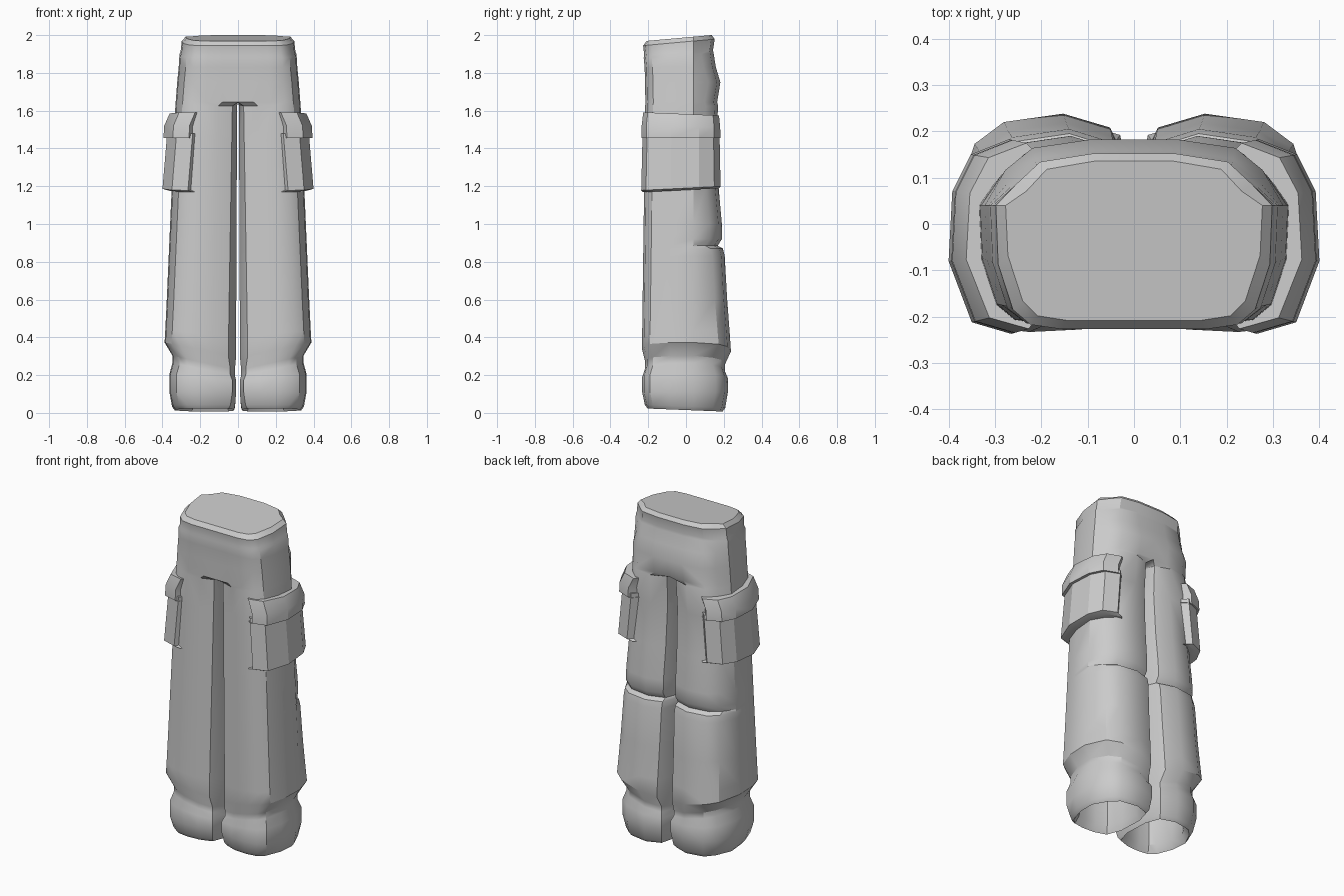
import bpy
import bmesh

cube = bpy.data.objects.get("Cube")
if cube:
    bpy.data.objects.remove(cube)

cloth = bpy.data.materials.new("light_grey_cloth")
cloth.use_nodes = True
GREY = (0.6, 0.6, 0.6, 1)
cloth.diffuse_color = GREY
cloth.node_tree.nodes["Principled BSDF"].inputs["Base Color"].default_value = GREY


def section(z, wall, corner, outer, front, back, slope_x=0, slope_y=0):
    """Half cross-section, counter-clockwise from the inner front corner."""
    def across(t):
        return corner + (outer - corner) * t
    dent = min(0.03, corner)
    outline = [
        (corner, front + dent), (across(.25), front + dent * .15),
        (across(.52), front), (across(.75), front + .01),
        (outer - .037, front + .042), (outer - .005, front + .14),
        (outer, .04), (outer - .045, back - .065),
        (across(.68), back - .018), (across(.3), back),
        (corner, back - dent), (wall, back - .12), (wall, front + .12)]
    return [(x, y, z + slope_x * (x - .2) + slope_y * y) for x, y in outline]


def cuff_ring(z, swell, slope_x=0, slope_y=0):
    """Gathered cuff, swelling or shrinking evenly all round."""
    return section(z, .01 - swell * .4, .03 - swell * .7, .363 + swell,
                   -.232 - swell, .222 + swell, slope_x, slope_y)


def leg_ring(z, back, slope_x=0):
    """Straight leg, tapering steadily from shin to crotch."""
    t = (z - .42) / 1.2
    return section(z, .01 - t * .005, .05 - t * .02, .385 - t * .053,
                   -.232 + t * .016, back, slope_x)


def hip_ring(z, outer, front, back, slope_y=0):
    """Hips and waist, open on the centre plane."""
    return section(z, 0, 0, outer, front, back, 0, slope_y)


def loft(name, rings, cap_bottom, angle):
    """Skin the rings, skip faces on the centre plane and mirror across x."""
    bm = bmesh.new()
    loops = [[bm.verts.new(point) for point in ring] for ring in rings]
    count = len(loops[0])
    for low, high in zip(loops, loops[1:]):
        for i in range(count):
            j = (i + 1) % count
            quad = (low[i], low[j], high[j], high[i])
            if any(vert.co.x > 1e-4 for vert in quad):
                bm.faces.new(quad)
    bm.faces.new(loops[-1])
    if cap_bottom:
        bm.faces.new(loops[0][::-1])
    mesh = bpy.data.meshes.new(name)
    bm.to_mesh(mesh)
    bm.free()
    mesh.materials.append(cloth)
    obj = bpy.data.objects.new(name, mesh)
    bpy.context.collection.objects.link(obj)
    bpy.ops.object.select_all(action='DESELECT')
    obj.select_set(True)
    bpy.context.view_layer.objects.active = obj
    bpy.ops.object.shade_smooth_by_angle(angle=angle)
    mirror = obj.modifiers.new("mirror", 'MIRROR')
    mirror.use_clip = True
    mirror.merge_threshold = 0.0005


# Cuffs, starting inside the open hem
cuffs = [cuff_ring(.24, -.05), cuff_ring(.06, -.05, 0, -.04),
         cuff_ring(.015, -.028, 0, -.04), cuff_ring(.035, -.014, 0, -.04),
         cuff_ring(.11, 0), cuff_ring(.19, 0, .1),
         cuff_ring(.235, -.016, .2), cuff_ring(.27, -.016, .22)]

# Legs, with a crease behind the knee
legs = [leg_ring(.335, .238, .2), leg_ring(.42, .232, .1), leg_ring(.6, .218),
        leg_ring(.83, .205), leg_ring(.87, .195), leg_ring(.885, .168),
        leg_ring(.92, .19), leg_ring(1, .19), leg_ring(1.2, .172),
        leg_ring(1.45, .16), leg_ring(1.625, .17)]

# Crotch, seat, waistband seam and closed top
hips = [hip_ring(1.645, .33, -.215, .165), hip_ring(1.75, .322, -.217, .182),
        hip_ring(1.83, .314, -.219, .158), hip_ring(1.895, .31, -.224, .146, .07),
        hip_ring(1.91, .304, -.221, .143, .07),
        hip_ring(1.965, .298, -.227, .152, .09),
        hip_ring(1.988, .277, -.208, .136, .09)]
loft("trousers", cuffs + legs + hips, False, 0.56)


def pocket_ring(z, out, slope):
    """Pocket outline wrapping the outside of the thigh, grown by out."""
    wrap = [(.225, -.18), (.265, -.237), (.35, -.212), (.4, -.08),
            (.392, .07), (.352, .15), (.27, .183), (.22, .13)]
    return [(x + out, y * (1 + out * 1.2), z + slope * y) for x, y in wrap]


# Side pockets with overhanging flaps
loft("pocket_body", [pocket_ring(1.18, -.035, .05), pocket_ring(1.19, 0, .05),
                     pocket_ring(1.48, -.025, 0)], True, 0.4)
loft("pocket_flap", [pocket_ring(1.455, -.03, 0), pocket_ring(1.455, -.006, 0),
                     pocket_ring(1.515, -.008, -.02),
                     pocket_ring(1.582, -.038, -.04)], True, 0.4)
